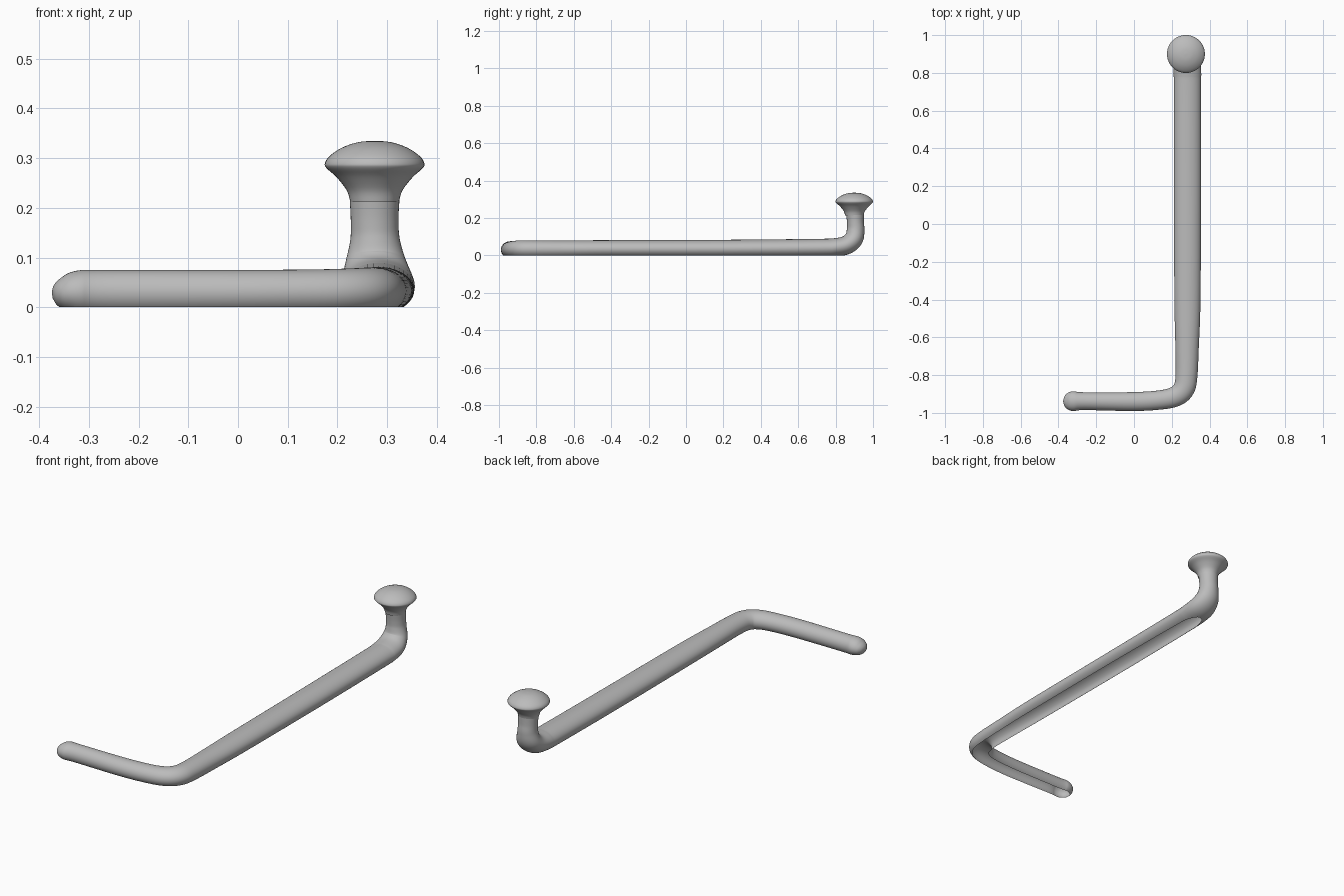
import bpy, bmesh, math
from mathutils import Vector

cube = bpy.data.objects.get("Cube")
if cube:
    bpy.data.objects.remove(cube, do_unlink=True)

# Single grey material
grey = bpy.data.materials.new("plain grey")
grey.use_nodes = True
colour = (0.5, 0.5, 0.5, 1)
grey.diffuse_color = colour
grey.node_tree.nodes["Principled BSDF"].inputs["Base Color"].default_value = colour

SIDES = 40


def finish(bm, name):
    bmesh.ops.recalc_face_normals(bm, faces=bm.faces)
    mesh = bpy.data.meshes.new(name)
    bm.to_mesh(mesh)
    bm.free()
    mesh.materials.append(grey)
    obj = bpy.data.objects.new(name, mesh)
    bpy.context.collection.objects.link(obj)
    for poly in mesh.polygons:
        poly.use_smooth = True
    return obj


def spline(keys, steps):
    """Smoothly interpolate a list of station vectors."""
    out = []
    for i in range(len(keys) - 1):
        a, b, c, d = (Vector(keys[max(0, min(len(keys) - 1, i + k))]) for k in (-1, 0, 1, 2))
        for s in range(steps):
            t = s / steps
            out.append(b + (c - a) * t / 2 + (a * 2 - b * 5 + c * 4 - d) * t * t / 2
                       + (b * 3 - a - c * 3 + d) * t ** 3 / 2)
    return out + [Vector(keys[-1])]


def bridge(bm, rings):
    for r, q in zip(rings, rings[1:]):
        for i in range(SIDES):
            j = (i + 1) % SIDES
            bm.faces.new((r[i], r[j], q[j], q[i]))


# Bar stations: centre x, y, z, half width, half height
bar = [
    (-0.374, -0.938, 0.024, 0.006, 0.006),
    (-0.367, -0.938, 0.025, 0.027, 0.021),
    (-0.350, -0.938, 0.027, 0.044, 0.034),
    (-0.320, -0.938, 0.030, 0.052, 0.044),
    (-0.260, -0.938, 0.030, 0.047, 0.045),
    (0.000, -0.940, 0.030, 0.050, 0.045),
    (0.150, -0.930, 0.031, 0.051, 0.045),
    (0.225, -0.910, 0.032, 0.054, 0.046),
    (0.265, -0.870, 0.033, 0.057, 0.047),
    (0.278, -0.800, 0.033, 0.058, 0.047),
    (0.281, -0.650, 0.033, 0.062, 0.047),
    (0.283, -0.400, 0.034, 0.069, 0.047),
    (0.283, 0.200, 0.035, 0.072, 0.048),
    (0.283, 0.700, 0.039, 0.072, 0.049),
    (0.283, 0.800, 0.043, 0.073, 0.049),
    (0.281, 0.860, 0.056, 0.071, 0.050),
    (0.278, 0.897, 0.088, 0.062, 0.050),
    (0.276, 0.907, 0.135, 0.050, 0.047),
    (0.275, 0.906, 0.175, 0.048, 0.045),
    (0.275, 0.904, 0.215, 0.050, 0.047),
]
stations = spline(bar, 6)
bm = bmesh.new()
rings = []
for i, st in enumerate(stations):
    centre = Vector(st[:3])
    heading = Vector(stations[min(i + 1, len(stations) - 1)][:3]) - Vector(stations[max(i - 1, 0)][:3])
    heading.normalize()
    side = Vector((1, 0, 0)) if st[1] > 0.6 else heading.cross(Vector((0, 0, 1))).normalized()
    up = side.cross(heading)
    ring = []
    for k in range(SIDES):
        a = math.tau * k / SIDES
        ring.append(bm.verts.new(centre + side * st[3] * math.cos(a) + up * st[4] * math.sin(a)))
    rings.append(ring)
bridge(bm, rings)
bm.faces.new(rings[0])
# The underside is cut level and left open
bmesh.ops.bisect_plane(bm, geom=bm.verts[:] + bm.edges[:] + bm.faces[:],
                       plane_co=(0, 0, 0), plane_no=(0, 0, -1), clear_outer=True)
finish(bm, "bent_bar")

# Mushroom knob on the upright: radius, height
profile = [(0.049, 0.212), (0.056, 0.235), (0.077, 0.262), (0.097, 0.280), (0.1, 0.290),
           (0.091, 0.304), (0.066, 0.321), (0.034, 0.332), (0.003, 0.335)]
bm = bmesh.new()
rings = []
for r, z in spline(profile, 4):
    rings.append([bm.verts.new((0.275 + r * math.cos(math.tau * k / SIDES),
                                0.9 + r * math.sin(math.tau * k / SIDES), z)) for k in range(SIDES)])
bridge(bm, rings)
bm.faces.new(rings[-1])
finish(bm, "knob")
